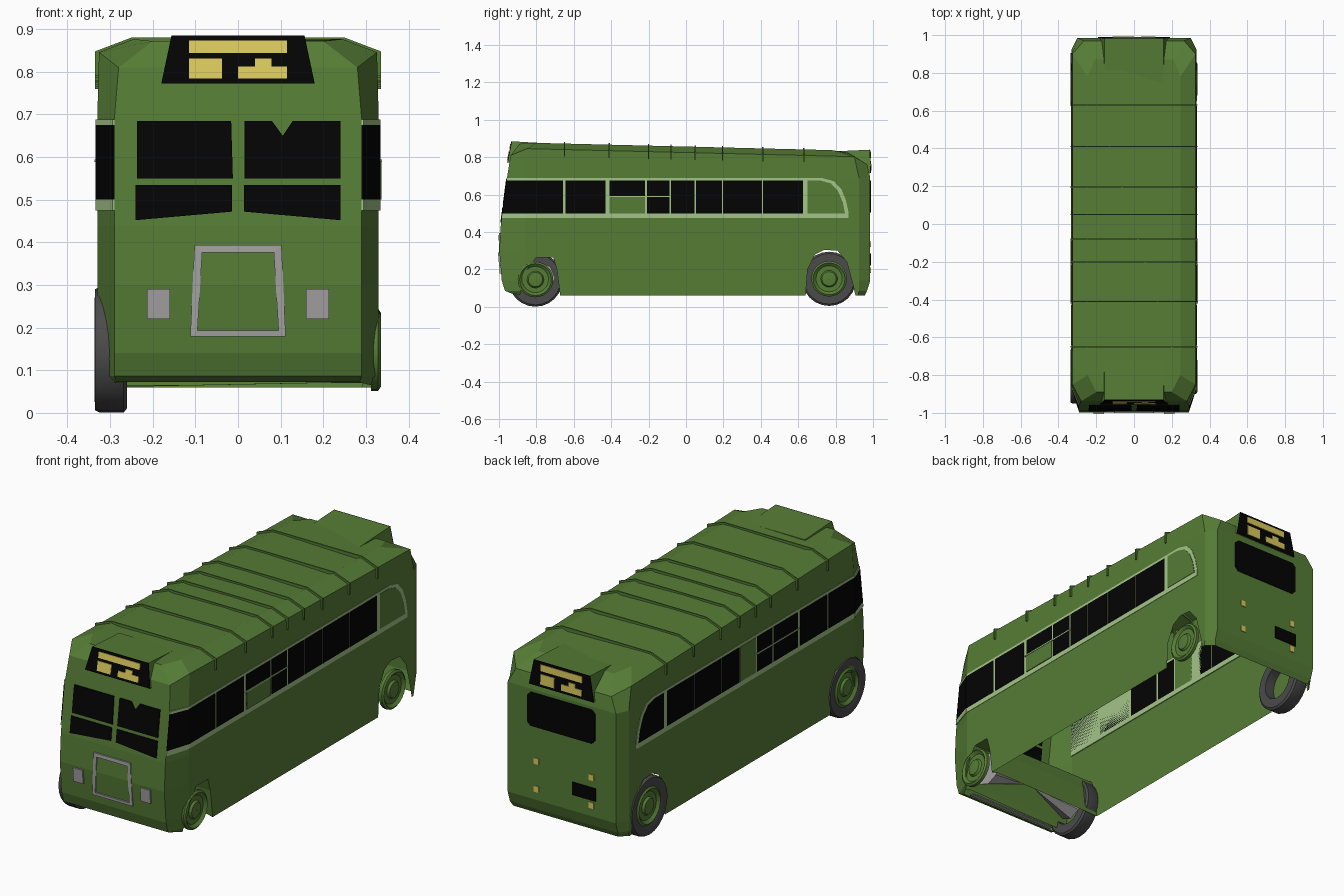
import bpy, bmesh, math
from mathutils import Vector

if "Cube" in bpy.data.objects:
    bpy.data.objects.remove(bpy.data.objects["Cube"])


def mat(name, c):
    m = bpy.data.materials.new(name)
    m.diffuse_color = (*c, 1)
    m.use_nodes = True
    m.node_tree.nodes["Principled BSDF"].inputs["Base Color"].default_value = m.diffuse_color
    return m


GREEN = mat("body green", (0.092, 0.203, 0.036))
PALE = mat("pale green trim", (0.37, 0.55, 0.25))
BLACK = mat("black glass", (0.001, 0.001, 0.001))
YELLOW = mat("sign yellow", (0.7, 0.58, 0.11))
GREY = mat("metal grey", (0.37, 0.36, 0.36))
RUBBER = mat("tyre rubber", (0.07, 0.07, 0.07))


def mesh(name, verts, faces, m):
    me = bpy.data.meshes.new(name)
    me.from_pydata([tuple(v) for v in verts], [], faces)
    me.materials.append(m)
    ob = bpy.data.objects.new(name, me)
    bpy.context.collection.objects.link(ob)
    bpy.context.view_layer.objects.active = ob
    bpy.ops.object.select_all(action='DESELECT')
    ob.select_set(True)
    bpy.ops.object.mode_set(mode='EDIT')
    bpy.ops.mesh.select_all(action='SELECT')
    bpy.ops.mesh.normals_make_consistent(inside=False)
    bpy.ops.object.mode_set(mode='OBJECT')
    return ob


def prism(name, pts, push, m):
    """Polygon of 3D points, extruded along a vector."""
    n, d = len(pts), Vector(push)
    verts = [Vector(p) for p in pts] + [Vector(p) + d for p in pts]
    faces = [list(range(n))[::-1], list(range(n, 2 * n))]
    faces += [(i, (i + 1) % n, (i + 1) % n + n, i + n) for i in range(n)]
    return mesh(name, verts, faces, m)


def tilt(y, z):
    """The roof falls gently towards the back."""
    return z - 0.0245 * y


# Front profile (z, y), shared by the body and everything mounted on the nose
NOSE = [(0.072, -0.935), (0.086, -0.968), (0.14, -0.985), (0.3, -0.998), (0.44, -0.99),
        (0.69, -0.957), (0.81, -0.938)]


def nose_y(z):
    for (z0, y0), (z1, y1) in zip(NOSE, NOSE[1:]):
        if z <= z1:
            return y0 + (y1 - y0) * (z - z0) / (z1 - z0)
    return NOSE[-1][1]


# Body: stacked eight-sided rings
def ring(xf, yf, zf, w, yfc, yrc, zs, xr, yr, zr, tilted=False):
    half = [(xf, yf, zf), (w, yfc, zs), (w, yrc, zs), (xr, yr, zr)]
    pts = half + [(-x, y, z) for x, y, z in reversed(half)]
    return [(x, y, tilt(y, z)) if tilted else (x, y, z) for x, y, z in pts]


rings = [ring(0.285, -0.935, 0.072, 0.33, -0.86, 0.92, 0.06, 0.29, 0.955, 0.06)]
for z, y in NOSE[1:6]:
    rings.append(ring(0.29, y, z, 0.33, -0.86, 0.925, z, 0.3, 0.985 if z > 0.1 else 0.968, z))
rings.append(ring(0.28, -0.938, 0.787, 0.326, -0.85, 0.9, 0.825, 0.265, 0.97, 0.785, True))
rings.append(ring(0.2, -0.89, 0.85, 0.245, -0.8, 0.78, 0.857, 0.21, 0.87, 0.845, True))
verts = [p for r in rings for p in r]
faces = [list(range(8))[::-1], list(range(len(verts) - 8, len(verts)))]
for k in range(len(rings) - 1):
    faces += [(8*k + i, 8*k + (i + 1) % 8, 8*k + 8 + (i + 1) % 8, 8*k + 8 + i) for i in range(8)]
body = mesh("body", verts, faces, GREEN)

# Wheel arches cut through the body
ARCHES = [
    [(-0.9, 0), (-0.88, 0.1), (-0.85, 0.2), (-0.8, 0.265), (-0.71, 0.265), (-0.69, 0.2), (-0.665, 0)],
    [(0.635, 0), (0.65, 0.2), (0.69, 0.28), (0.74, 0.305), (0.81, 0.3), (0.86, 0.24), (0.89, 0.13), (0.92, 0)],
]
for arch in ARCHES:
    cutter = prism("arch_cutter", [(-0.5, y, z) for y, z in arch], (1, 0, 0), GREEN)
    cutter.hide_render = True
    mod = body.modifiers.new("arch", 'BOOLEAN')
    mod.operation, mod.object, mod.solver = 'DIFFERENCE', cutter, 'EXACT'
    bpy.context.view_layer.objects.active = body
    bpy.ops.object.modifier_apply(modifier=mod.name)
    bpy.data.objects.remove(cutter)

# Open the underside and the rear arch, leaving a hollow shell with a front wheel well
bm = bmesh.new()
bm.from_mesh(body.data)
gone = []
for f in bm.faces:
    c = f.calc_center_median()
    floor = f.normal.z < -0.95 and c.z < 0.09
    rear_arch = abs(f.normal.x) < 0.05 and 0.6 < c.y < 0.93 and c.z < 0.32
    if floor or rear_arch:
        gone.append(f)
bmesh.ops.delete(bm, geom=gone, context='FACES')
bm.to_mesh(body.data)
bm.free()

# Roof ribs
for y in (-0.65, -0.41, -0.2, -0.08, 0.05, 0.195, 0.41, 0.63):
    line = [(0.335, 0.775), (0.335, 0.832), (0.248, 0.865)]
    inner = [(0.24, 0.845), (0.315, 0.82), (0.322, 0.775)]
    loop = line + [(-x, z) for x, z in reversed(line)] + [(-x, z) for x, z in reversed(inner)] + inner
    prism("roof_rib", [(x, y - 0.0035, tilt(y, z)) for x, z in loop], (0, 0.007, 0), GREEN)


# Plates on the nose and on the back wall
def front(name, pts, m, lift=0.004, depth=0.008):
    return prism(name, [(x, nose_y(z) - lift, z) for x, z in pts], (0, depth, 0), m)


def back(name, x0, x1, z0, z1, m, cut=0.0):
    pts = [(x0 + cut, z0), (x1 - cut, z0), (x1, z0 + cut), (x1, z1 - cut),
           (x1 - cut, z1), (x0 + cut, z1), (x0, z1 - cut), (x0, z0 + cut)]
    if not cut:
        pts = pts[0:2] + pts[4:6]
    return prism(name, [(x, 0.984, z) for x, z in pts], (0, 0.005, 0), m)


# Windscreen
front("windscreen_upper_left", [(-0.237, 0.55), (-0.012, 0.55), (-0.016, 0.684), (-0.237, 0.684)], BLACK)
front("windscreen_upper_right", [(0.015, 0.55), (0.24, 0.55), (0.24, 0.684), (0.128, 0.684),
                                 (0.105, 0.65), (0.08, 0.684), (0.015, 0.684)], BLACK)
for s in (-1, 1):
    front("windscreen_lower", [(s*0.24, 0.452), (s*0.014, 0.472), (s*0.014, 0.534), (s*0.24, 0.534)], BLACK)
    # Headlamps
    front("headlamp", [(s*0.16, 0.22), (s*0.214, 0.22), (s*0.214, 0.29), (s*0.16, 0.29)], GREY, 0.008, 0.02)

# Grille surround
outer = [(-0.112, 0.179), (0.112, 0.179), (0.102, 0.394), (-0.102, 0.394)]
inner = [(-0.095, 0.193), (0.095, 0.193), (0.084, 0.376), (-0.084, 0.376)]
for i in range(4):
    j = (i + 1) % 4
    front("grille_surround", [outer[i], outer[j], inner[j], inner[i]], GREY, 0.008, 0.012)


# Destination boxes with black faces and yellow blinds
def sign(side, y_low, y_high, y_in, z0, z1):
    s = -1 if y_low < 0 else 1
    h = z1 - z0
    face_y = lambda z: y_low + (y_high - y_low) * (z - z0) / h
    trap = [(-0.18, z0), (0.18, z0), (0.156, z1), (-0.156, z1)]
    v = [(x, face_y(z), z) for x, z in trap] + [(x, y_in, min(z, z1 - 0.012)) for x, z in trap]
    quads = [(0, 1, 2, 3), (7, 6, 5, 4)] + [(i, i + 4, (i + 1) % 4 + 4, (i + 1) % 4) for i in range(4)]
    mesh(side + "_sign_box", v, quads, GREEN)
    prism(side + "_sign_face", v[:4], (0, s * 0.004, 0), BLACK)
    blinds = [(-0.115, 0.115, 0.64, 0.9), (-0.115, -0.038, 0.11, 0.52),
              (0.0, 0.115, 0.11, 0.36), (0.04, 0.078, 0.36, 0.52)]
    for x0, x1, a, b in blinds:
        x0, x1, a, b = -s * x0, -s * x1, z0 + a * h, z0 + b * h
        if s < 0:
            x0, x1 = sorted((x0, x1))
        prism(side + "_sign_blind", [(x, face_y(z) + s * 0.003, z) for x, z in
                                     ((x0, a), (x1, a), (x1, b), (x0, b))], (0, s * 0.004, 0), YELLOW)


sign("front", -0.952, -0.93, -0.72, 0.772, 0.885)
sign("rear", 0.985, 0.981, 0.72, 0.715, 0.84)

# Back window, lamps and number plate panel
back("rear_window", -0.187, 0.19, 0.505, 0.675, BLACK, 0.018)
back("rear_plate", -0.19, -0.06, 0.22, 0.285, BLACK)
for x in (-0.165, 0.14):
    for z in (0.195, 0.335):
        back("rear_lamp", x - 0.013, x + 0.013, z - 0.015, z + 0.015, YELLOW)


# Side windows on a pale surround, ending in a curved rear pane
def side(name, s, pts, m, lift):
    prism(name, [(s * 0.325, y, z) for y, z in pts], (s * (0.005 + lift), 0, 0), m)


def box(y0, y1, z0, z1):
    return [(y0, z0), (y1, z0), (y1, z1), (y0, z1)]


POSTS = [(-0.86, 0), (-0.65, 0.014), (-0.42, 0.02), (-0.213, 0.01), (-0.083, 0.008), (0.05, 0.007),
         (0.196, 0.006), (0.41, 0.006), (0.638, 0.024)]
for s in (-1, 1):
    side("window_surround", s, [(-0.86, 0.475), (0.87, 0.475), (0.868, 0.51), (0.855, 0.57), (0.83, 0.63),
                                (0.79, 0.672), (0.73, 0.688), (-0.86, 0.688)], PALE, 0.002)
    for i in range(len(POSTS) - 1):
        (a, wa), (b, wb) = POSTS[i], POSTS[i + 1]
        solid = s < 0 and i == 4
        side("side_pane", s, box(a + wa / 2, b - wb / 2, 0.5, 0.675), GREEN if solid else BLACK, 0.004)
        if i == 3 or (i == 2 and s < 0):
            side("pane_bar", s, box(a, b, 0.588, 0.594), PALE, 0.006)
        if i == 2 and s > 0:
            side("lower_panel", s, box(a + wa / 2, b - wb / 2, 0.5, 0.59), GREEN, 0.006)
            side("pane_bar", s, box(a, b, 0.588, 0.594), PALE, 0.008)
    side("curved_rear_pane", s, [(0.65, 0.5), (0.85, 0.5), (0.838, 0.56), (0.812, 0.62), (0.775, 0.66),
                                 (0.72, 0.675), (0.65, 0.675)], GREEN if s > 0 else BLACK, 0.004)
    # Glass and trim wrapping the front corner
    for name, z0, z1, m in (("corner_pane", 0.5, 0.675, BLACK), ("corner_trim", 0.675, 0.688, PALE),
                            ("corner_trim", 0.475, 0.5, PALE)):
        prism(name, [(s * 0.29, nose_y(z0), z0), (s * 0.33, -0.86, z0), (s * 0.33, -0.86, z1),
                     (s * 0.29, nose_y(z1), z1)], (s * 0.004, -0.0015, 0), m)


# Wheels: turned profiles of (radius, distance from the centre line)
def lathe(name, prof, s, y, z, m, n=24):
    k = len(prof)
    v = [(s * x, y + r * math.cos(2 * math.pi * i / n), z + r * math.sin(2 * math.pi * i / n))
         for i in range(n) for r, x in prof]
    f = [(i*k + j, i*k + (j + 1) % k, (i + 1) % n*k + (j + 1) % k, (i + 1) % n*k + j)
         for i in range(n) for j in range(k)]
    mesh(name, v, f, m)
    bpy.ops.object.shade_smooth_by_angle(angle=math.radians(30))


HUB = [(0.001, 0.31), (0.095, 0.312), (0.095, 0.328), (0.085, 0.335), (0.07, 0.322), (0.045, 0.322),
       (0.038, 0.333), (0.02, 0.335), (0.001, 0.335)]
TYRE = [(0.09, 0.326), (0.12, 0.336), (0.14, 0.335), (0.145, 0.325), (0.145, 0.268), (0.135, 0.26), (0.09, 0.26)]
for y, z in ((-0.805, 0.146), (0.765, 0.15)):
    for s in (-1, 1):
        lathe("wheel_hub", HUB, s, y, z, GREEN)
    lathe("tyre", TYRE, -1, y, z, RUBBER)

# Grey cones behind the front wheels and a strip under the nose
for s in (-1, 1):
    lathe("steering_cone", [(0.001, 0.26), (0.085, 0.26), (0.001, 0.03)], s, -0.785, 0.155, GREY, 8)
prism("nose_underside", [(-0.25, -0.932, 0.074), (0.25, -0.932, 0.074), (0.25, -0.91, 0.074),
                         (-0.25, -0.91, 0.074)], (0, 0, 0.006), GREY)
